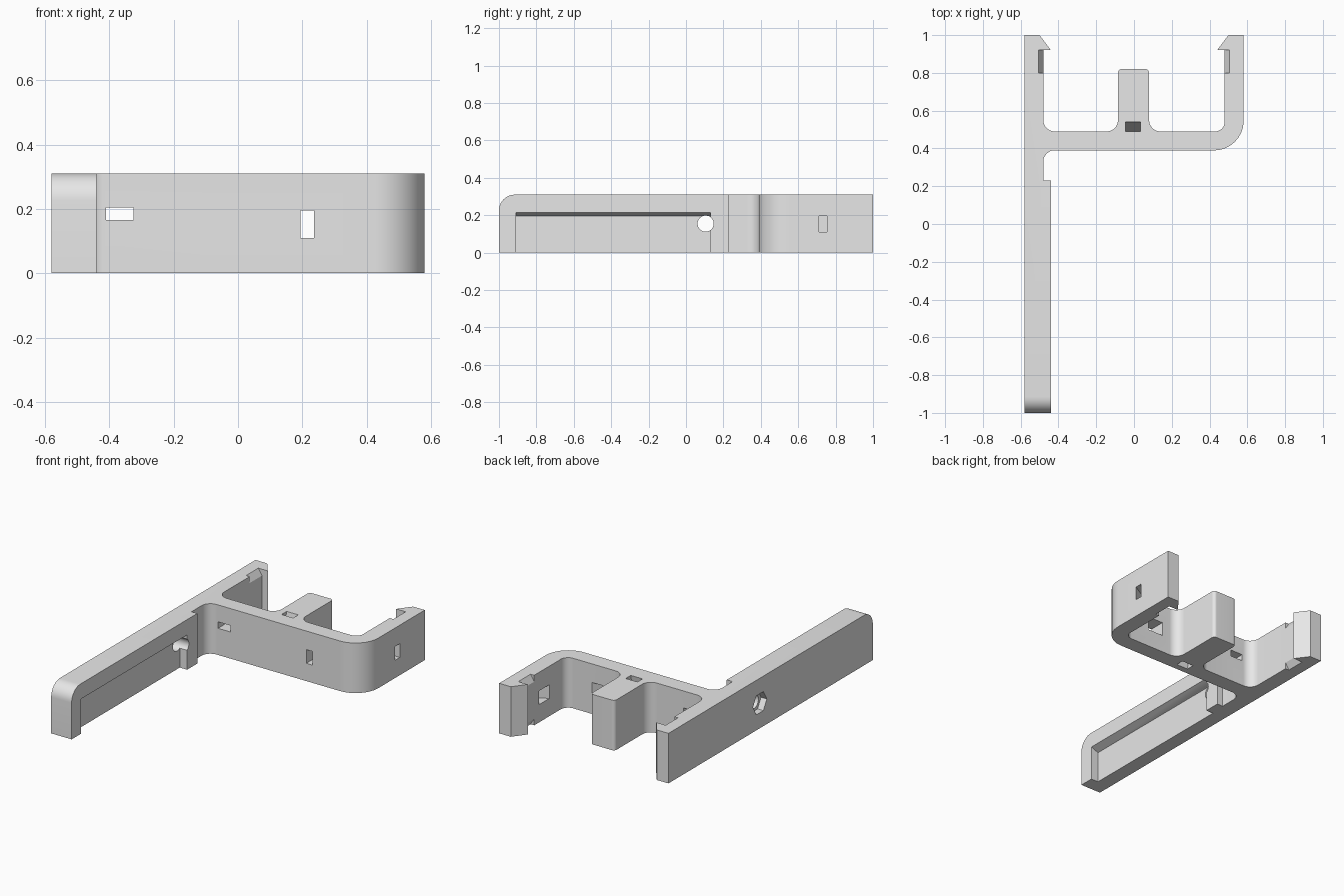
import bpy
import bmesh
from math import pi, cos, sin, tan
from mathutils import Vector

H = 0.31

cube = bpy.data.objects.get("Cube")
if cube:
    bpy.data.objects.remove(cube, do_unlink=True)

grey = bpy.data.materials.new("light_grey")
grey.use_nodes = True
grey.diffuse_color = (0.8, 0.8, 0.8, 1)
grey.node_tree.nodes["Principled BSDF"].inputs["Base Color"].default_value = (0.8, 0.8, 0.8, 1)


def fillet(corners, steps=10):
    """Round every corner given as (a, b, radius); plain (a, b) stays sharp."""
    out = []
    for i, c in enumerate(corners):
        p = Vector(c[:2])
        if len(c) == 2:
            out.append(p)
            continue
        u = (Vector(corners[i - 1][:2]) - p).normalized()
        v = (Vector(corners[(i + 1) % len(corners)][:2]) - p).normalized()
        half = u.angle(v) / 2
        centre = p + (u + v).normalized() * c[2] / sin(half)
        start = p + u * c[2] / tan(half) - centre
        end = p + v * c[2] / tan(half) - centre
        for k in range(steps + 1):
            mix = start.lerp(end, k / steps)
            out.append(centre + mix.normalized() * c[2])
    return out


def prism(name, pts, axis, lo, hi):
    """Extrude a 2D outline along an axis; the outline uses the other two axes in order."""
    def place(p, d):
        co = [p[0], p[1]]
        co.insert("xyz".index(axis), d)
        return co
    bm = bmesh.new()
    a = [bm.verts.new(place(p, lo)) for p in pts]
    b = [bm.verts.new(place(p, hi)) for p in pts]
    bm.faces.new(a)
    bm.faces.new(b)
    n = len(pts)
    for i in range(n):
        j = (i + 1) % n
        bm.faces.new((a[i], a[j], b[j], b[i]))
    bmesh.ops.recalc_face_normals(bm, faces=bm.faces)
    mesh = bpy.data.meshes.new(name)
    bm.to_mesh(mesh)
    bm.free()
    obj = bpy.data.objects.new(name, mesh)
    bpy.context.collection.objects.link(obj)
    mesh.materials.append(grey)
    return obj


def rect(a0, a1, b0, b1):
    return [(a0, b0), (a1, b0), (a1, b1), (a0, b1)]


def ring(a, b, r, n):
    return [(a + r * cos(2 * pi * i / n), b + r * sin(2 * pi * i / n)) for i in range(n)]


# Bracket body: long arm, cross bar, centre post and two barbed clips
outline = fillet([
    (-0.58, -1), (-0.44, -1), (-0.44, 0.23), (-0.48, 0.23),
    (-0.48, 0.39, 0.06), (0.58, 0.39, 0.155),
    (0.58, 1), (0.50, 1), (0.44, 0.92), (0.48, 0.92),
    (0.48, 0.49, 0.05), (0.08, 0.49, 0.06),
    (0.08, 0.82, 0.02), (-0.085, 0.82, 0.02),
    (-0.085, 0.49, 0.06), (-0.48, 0.49, 0.06),
    (-0.48, 0.92), (-0.44, 0.92), (-0.50, 1), (-0.58, 1),
])
body = prism("bracket_body", outline, "z", 0, H)

# Rounded upper front end of the arm
bm = bmesh.new()
bm.from_mesh(body.data)
nose = [e for e in bm.edges if all(v.co.y < -0.99 and v.co.z > 0.3 for v in e.verts)]
bmesh.ops.bevel(bm, geom=nose, offset=0.085, segments=10, profile=0.5, affect='EDGES')
bm.to_mesh(body.data)
bm.free()

cutters = [
    # Arm pocket with a sloping ceiling, screw hole and nut recess
    prism("pocket", [(-0.49, -0.05), (-0.40, -0.05), (-0.40, 0.231), (-0.49, 0.195)],
          "y", -0.91, 0.13),
    prism("screw_hole", ring(0.105, 0.155, 0.043, 32), "x", -0.7, -0.3),
    prism("nut_recess", ring(0.105, 0.155, 0.068, 6), "x", -0.7, -0.54),
    # Openings through the cross bar and side wall, flared toward the corner
    prism("bar_slot", rect(-0.41, -0.325, 0.165, 0.205), "y", 0.35, 0.55),
    prism("bar_window", [(0.195, 0.38), (0.23, 0.38), (0.307, 0.50), (0.195, 0.50)],
          "z", 0.11, 0.195),
    prism("side_window", [(0.59, 0.716), (0.59, 0.755), (0.47, 0.755), (0.47, 0.645)],
          "z", 0.11, 0.195),
    # Leaning slot through the root of the post
    prism("post_slot", [(0.42, -0.05), (0.47, -0.05), (0.55, 0.36), (0.50, 0.36)],
          "x", -0.045, 0.035),
]

# Small chamfered notches behind both barbs, above and below
for side in (-1, 1):
    for top in (True, False):
        tri = [(0.47, 0.254), (0.5175, 0.33), (0.47, 0.33)]
        pts = [(side * x, z if top else H - z) for x, z in tri]
        cutters.append(prism("barb_notch", pts, "y", 0.80, 0.92))

bpy.ops.object.select_all(action='DESELECT')
bpy.context.view_layer.objects.active = body
body.select_set(True)
for cutter in cutters:
    cutter.hide_render = True
    mod = body.modifiers.new("cut", 'BOOLEAN')
    mod.operation = 'DIFFERENCE'
    mod.solver = 'EXACT'
    mod.object = cutter
    bpy.ops.object.modifier_apply(modifier=mod.name)
    bpy.data.objects.remove(cutter, do_unlink=True)

bpy.ops.object.shade_smooth_by_angle(angle=pi / 6)
